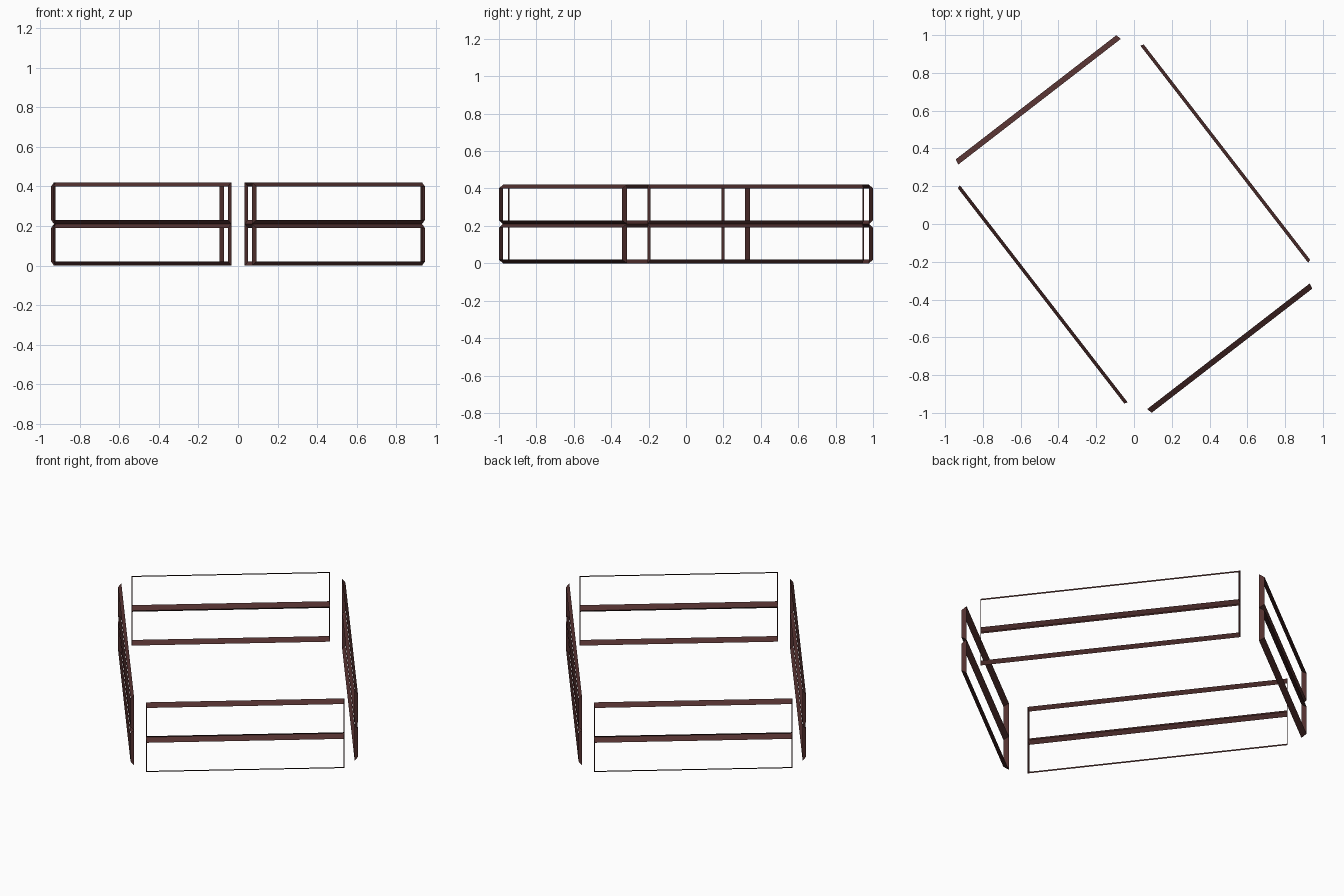
import bpy, bmesh, math
from mathutils import Matrix

if "Cube" in bpy.data.objects:
    bpy.data.objects.remove(bpy.data.objects["Cube"])

mat = bpy.data.materials.new("dark_brown")
mat.diffuse_color = (0.085, 0.03, 0.028, 1)
mat.use_nodes = True
mat.node_tree.nodes["Principled BSDF"].inputs["Base Color"].default_value = mat.diffuse_color

ANGLE = math.radians(37.7)   # whole set is turned about z
ROW = 0.21                   # height of one frame


def panel(name, half, inner, outer, turn):
    """Two stacked open frames; each band narrows towards the outside."""
    bm = bmesh.new()
    for row in range(2):
        loops = []
        for dist, w, dz in ((inner, half, 0.0), (outer, half - 0.005, 0.02)):
            lo, hi = row * ROW + dz, (row + 1) * ROW - dz
            loops.append([bm.verts.new((x, -dist, z)) for x, z in
                          ((-w, lo), (w, lo), (w, hi), (-w, hi))])
        for i in range(4):
            j = (i + 1) % 4
            bm.faces.new((loops[0][i], loops[0][j], loops[1][j], loops[1][i]))
    me = bpy.data.meshes.new(name)
    bm.to_mesh(me)
    bm.free()
    me.transform(Matrix.Rotation(ANGLE + turn, 4, 'Z'))
    me.materials.append(mat)
    ob = bpy.data.objects.new(name, me)
    bpy.context.collection.objects.link(ob)


# Short and long sides, opposite each other
for k, (short_name, long_name) in enumerate((("front_frame", "right_frame"),
                                             ("back_frame", "left_frame"))):
    panel(short_name, 0.543, 0.818, 0.848, k * math.pi)
    panel(long_name, 0.726, 0.604, 0.622, k * math.pi + math.pi / 2)
